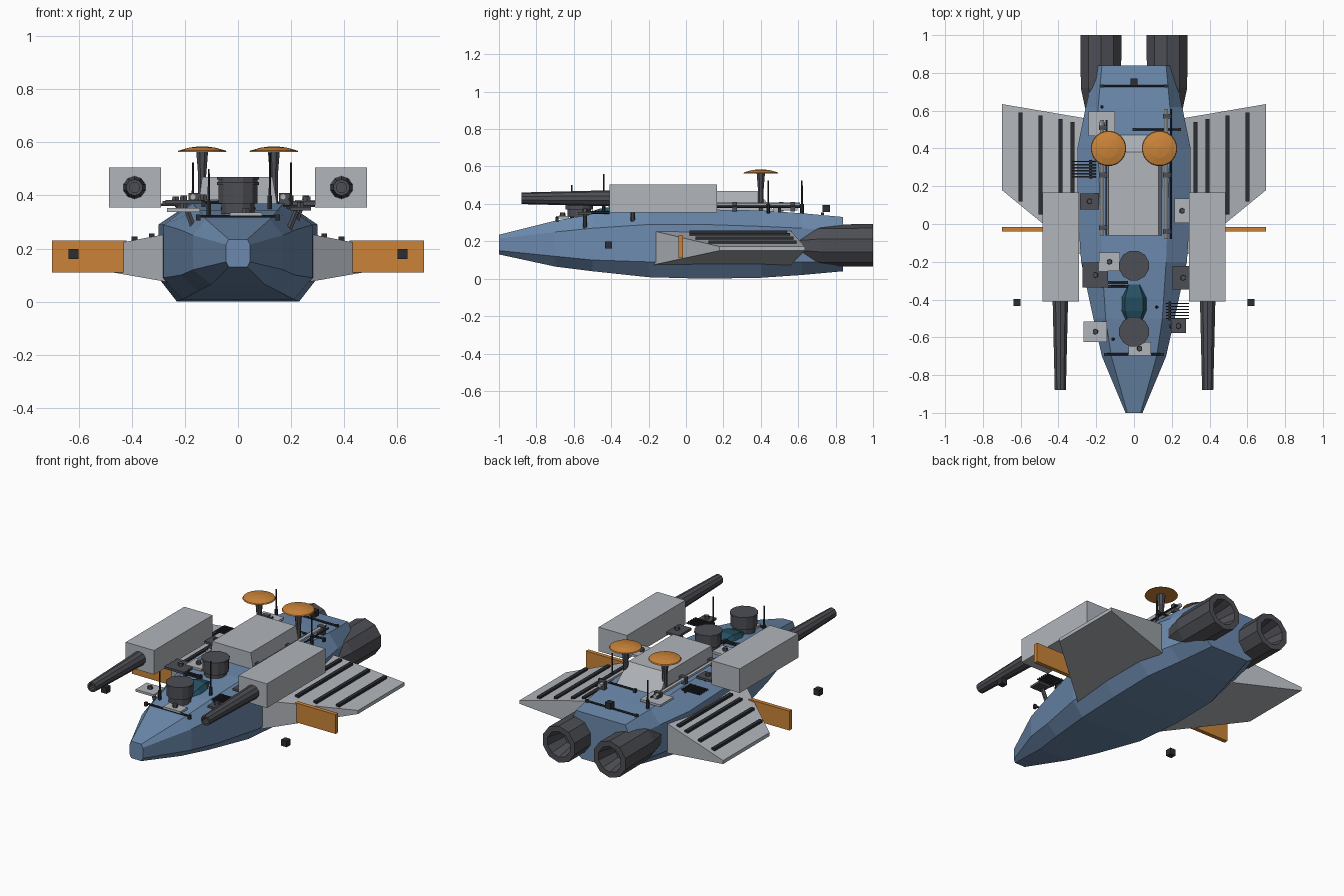
import bpy
from math import cos, sin, pi
from mathutils import Vector

if "Cube" in bpy.data.objects:
    bpy.data.objects.remove(bpy.data.objects["Cube"])


def material(name, r, g, b):
    m = bpy.data.materials.new(name)
    m.use_nodes = True
    m.diffuse_color = (r, g, b, 1)
    bsdf = m.node_tree.nodes["Principled BSDF"]
    bsdf.inputs["Base Color"].default_value = (r, g, b, 1)
    bsdf.inputs["Roughness"].default_value = 0.7
    return m


BLUE = material("hull blue", .15, .255, .42)
PALE = material("pale grey", .44, .465, .50)
DARK = material("dark grey", .075, .077, .09)
BLACK = material("near black", .025, .027, .032)
ORANGE = material("orange", .60, .23, .04)
TEAL = material("canopy teal", .02, .085, .13)


def loft(name, rings, mat):
    """Skin a list of equal-length rings and cap both ends."""
    n = len(rings[0])
    verts = [p for ring in rings for p in ring]
    faces = [(k * n + i, k * n + (i + 1) % n, (k + 1) * n + (i + 1) % n, (k + 1) * n + i)
             for k in range(len(rings) - 1) for i in range(n)]
    faces += [tuple(reversed(range(n))), tuple(range(len(verts) - n, len(verts)))]
    mesh = bpy.data.meshes.new(name)
    mesh.from_pydata(verts, [], faces)
    mesh.materials.append(mat)
    obj = bpy.data.objects.new(name, mesh)
    bpy.context.collection.objects.link(obj)
    bpy.context.view_layer.objects.active = obj
    obj.select_set(True)
    bpy.ops.object.mode_set(mode='EDIT')
    bpy.ops.mesh.select_all(action='SELECT')
    bpy.ops.mesh.normals_make_consistent(inside=False)
    bpy.ops.object.mode_set(mode='OBJECT')
    obj.select_set(False)
    return obj


def box(name, x, y, z, mat):
    """Box from (min, max) pairs."""
    ring = lambda h: [(x[0], y[0], h), (x[1], y[0], h), (x[1], y[1], h), (x[0], y[1], h)]
    return loft(name, [ring(z[0]), ring(z[1])], mat)


def block(name, c, s, mat):
    """Box from centre and size."""
    return box(name, *[(a - d / 2, a + d / 2) for a, d in zip(c, s)], mat)


def turned(name, centre, axis, profile, mat, sides=10):
    """Turn (radius, distance) pairs around an axis."""
    q = Vector((0, 0, 1)).rotation_difference(Vector(axis))
    rings = [[Vector(centre) + q @ Vector((r * cos(2 * pi * (i + .5) / sides),
                                           r * sin(2 * pi * (i + .5) / sides), d))
              for i in range(sides)] for r, d in profile]
    return loft(name, rings, mat)


def rod(name, a, b, r, mat=BLACK):
    d = Vector(b) - Vector(a)
    return turned(name, a, d.normalized(), [(r, 0), (r, d.length)], mat, 6)


# Hull: octagonal stations (y, half width, deck half, keel half, keel, low, high, deck)
stations = [(-1, .045, .035, .035, .13, .15, .215, .235),
            (-.70, .17, .12, .10, .065, .12, .25, .31),
            (-.50, .215, .15, .15, .04, .10, .27, .345),
            (-.20, .28, .17, .21, .008, .09, .29, .37),
            (.10, .30, .18, .23, 0, .09, .29, .37),
            (.40, .30, .19, .23, .005, .09, .28, .365),
            (.62, .255, .19, .18, .02, .09, .27, .35),
            (.84, .205, .17, .13, .04, .09, .25, .33)]
loft("hull", [[(b, y, k), (w, y, lo), (w, y, hi), (t, y, d),
               (-t, y, d), (-w, y, hi), (-w, y, lo), (-b, y, k)]
              for y, w, t, b, k, lo, hi, d in stations], BLUE)

# Mirrored wings, slats, fins, guns, engines and dishes
for s, side in ((1, "left"), (-1, "right")):
    def section(x, y0, y1, z0, z1):
        return [(s * x, y0, z0), (s * x, y1, z0), (s * x, y1, z1), (s * x, y0, z1)]

    loft(side + "_wing", [section(.26, -.18, .56, .073, .257),
                          section(.70, .18, .635, .15, .172)], PALE)
    for x, y0, y1 in ((.60, .12, .59), (.495, .05, .575), (.39, .02, .555), (.325, .02, .54)):
        z = .25 - (x - .30) * .19
        block(side + "_wing_slat", (s * x, (y0 + y1) / 2, z), (.022, y1 - y0, .024), BLACK)
    block(side + "_fin", (s * .56, -.028, .17), (.28, .025, .12), ORANGE)
    block(side + "_gun_housing", (s * .388, -.122, .43), (.195, .575, .15), PALE)
    turned(side + "_gun_barrel", (s * .39, -.40, .43), (0, -1, 0),
           [(.043, 0), (.031, .48), (.02, .48), (.02, .43)], DARK, 10)
    turned(side + "_engine", (s * .175, .60, .178), (0, 1, 0),
           [(.085, 0), (.112, .12), (.114, .40), (.08, .40), (.055, .27)], DARK, 10)
    block(side + "_marker", (s * .62, -.415, .18), (.038, .038, .038), BLACK)

    # Dish on a flared stem
    turned(side + "_dish_stem", (s * .135, .40, .35), (0, 0, 1),
           [(.016, 0), (.016, .12), (.024, .215)], DARK, 8)
    turned(side + "_dish", (s * .135, .40, .563), (0, 0, 1),
           [(.094, 0), (.09, .006), (.05, .017), (.012, .022)], ORANGE, 20)

block("tail_marker", (0, .75, .375), (.038, .038, .038), BLACK)

# Deckhouse with sloping back
loft("deckhouse", [[(-.15, -.06, .35), (.15, -.06, .35), (.15, .48, .35), (-.15, .48, .35)],
                   [(-.135, -.06, .47), (.13, -.06, .47), (.13, .38, .47), (-.135, .38, .47)]], PALE)

# Canopy
loft("canopy", [[(w, y, .32), (.55 * w, y, top), (-.55 * w, y, top), (-w, y, .32)]
                for y, w, top in ((-.56, .035, .34), (-.46, .085, .375),
                                  (-.39, .085, .385), (-.32, .05, .365))], TEAL)

# Drum turrets
for name, y, z in (("front_drum", -.57, .35), ("rear_drum", -.22, .37)):
    turned(name, (0, y, z), (0, 0, 1),
           [(.065, -.02), (.065, .02), (.076, .02), (.076, .09), (.081, .09), (.081, .10)], DARK, 12)

# Deck plates: x, y, z, width, length
plates = [(-.205, -.57, .345, .125, .11, PALE), (.03, -.66, .328, .12, .07, PALE),
          (-.13, -.20, .378, .11, .10, PALE), (-.17, .53, .372, .14, .13, PALE),
          (.255, .07, .375, .08, .13, PALE), (.235, -.54, .35, .08, .075, DARK),
          (.26, -.285, .372, .11, .125, DARK), (-.205, -.27, .375, .135, .13, DARK),
          (-.235, .12, .372, .10, .085, DARK)]
for x, y, z, w, l, mat in plates:
    block("deck_plate", (x, y, z), (w, l, .014), mat)
    turned("plate_stud", (x, y, z), (0, 0, 1), [(.016, 0), (.014, .025)], DARK, 6)

# Supports beneath overhanging plates
for x, y, z in ((-.19, -.57, .34), (.22, -.54, .34), (.24, -.285, .365), (-.22, .12, .365)):
    rod("plate_support", (x, y, z), (x * .85, y, .26), .012, DARK)

# Ladder-like vents on each side
for i in range(6):
    y = .25 + i * .016
    block("vent_slat", (-.265, y, .365), (.125, .006, .008), BLACK)
    block("vent_slat", (.23, y - .75, .36), (.12, .006, .008), BLACK)
rod("vent_beam", (-.23, .24, .36), (-.23, .34, .36), .008)
rod("vent_beam", (.19, -.51, .355), (.19, -.41, .355), .008)

# Deck pipes with clamps
for x, y0, y1 in ((-.17, -.06, .55), (.17, -.08, .61)):
    rod("deck_pipe", (x, y0, .395), (x, y1, .395), .013, PALE)
    rod("deck_pipe_thin", (x + .025, y0, .385), (x + .025, y1, .385), .006)
    for y in (y0 + .04, .26, y1 - .04):
        block("pipe_clamp", (x + .005, y, .385), (.042, .025, .05), DARK)

# Cross rails
for x0, x1, y, z in ((-.15, .15, -.69, .322), (.0, .24, .50, .372), (-.17, .17, .73, .347),
                     (-.13, -.04, -.31, .375), (-.13, -.04, -.33, .373)):
    rod("cross_rail", (x0, y, z), (x1, y, z), .006)
    for x in (x0, x1):
        block("rail_end", (x, y, z - .005), (.016, .016, .024), BLACK)

# Whip antennas
for x, y, z0, z1 in ((.12, -.44, .34, .56), (-.11, -.61, .32, .50),
                     (.20, .44, .34, .525), (-.17, .62, .34, .525)):
    turned("whip_antenna", (x, y, z0), (0, 0, 1),
           [(.010, 0), (.010, .06), (.005, .06), (.004, z1 - z0)], BLACK, 6)
